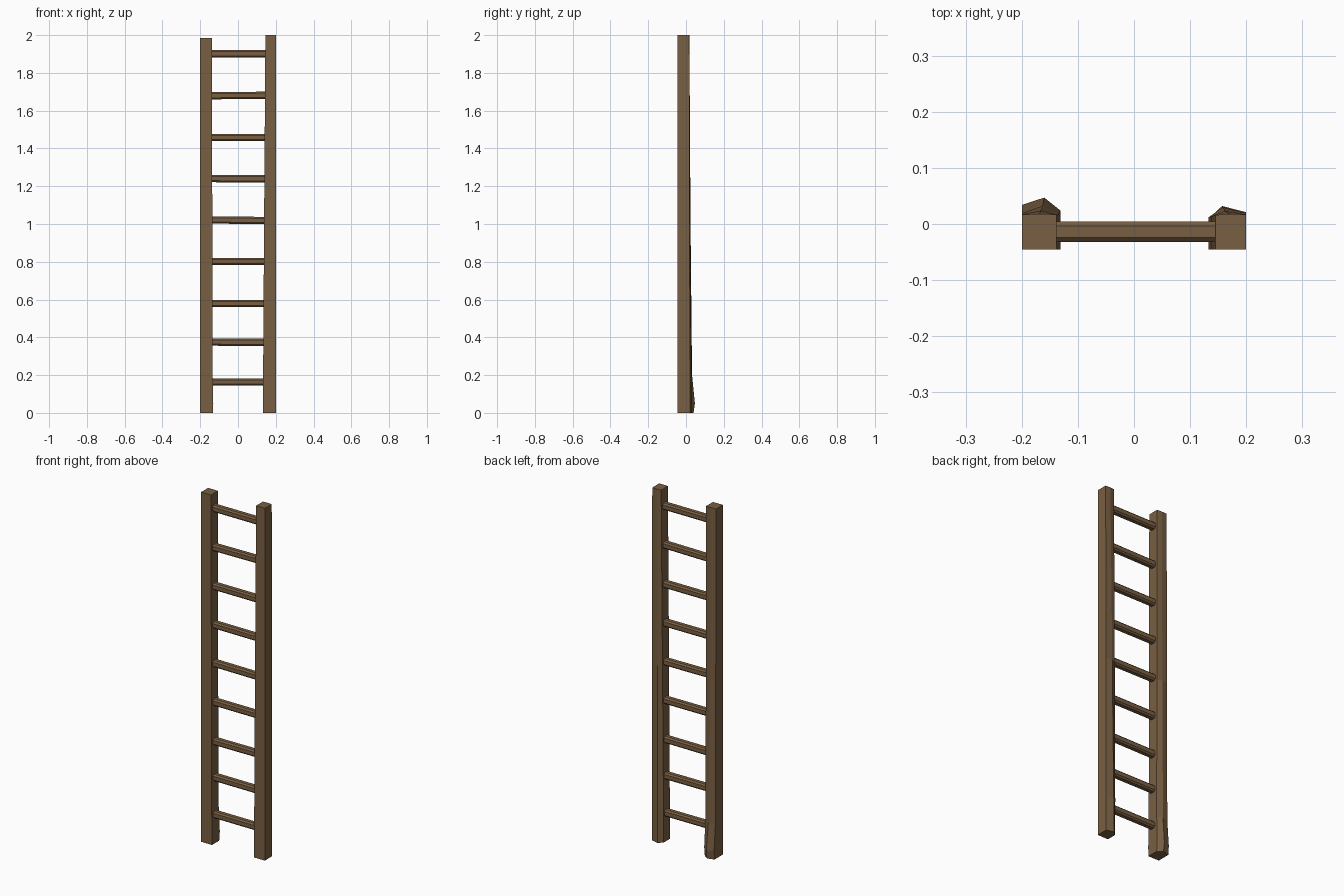
import bpy, bmesh, math, random

if "Cube" in bpy.data.objects:
    bpy.data.objects.remove(bpy.data.objects["Cube"])

random.seed(4)
wood = bpy.data.materials.new("brown wood")
wood.diffuse_color = (0.19, 0.115, 0.055, 1)
wood.use_nodes = True
wood.node_tree.nodes["Principled BSDF"].inputs["Base Color"].default_value = wood.diffuse_color


def loft(name, rings):
    """Skin equal-sized rings of points and cap both ends."""
    bm = bmesh.new()
    loops = [[bm.verts.new(p) for p in ring] for ring in rings]
    n = len(loops[0])
    for a, b in zip(loops, loops[1:]):
        for i in range(n):
            j = (i + 1) % n
            bm.faces.new((a[i], a[j], b[j], b[i]))
    bm.faces.new(loops[0][::-1])
    bm.faces.new(loops[-1])
    bmesh.ops.recalc_face_normals(bm, faces=bm.faces)
    mesh = bpy.data.meshes.new(name)
    bm.to_mesh(mesh)
    bm.free()
    mesh.materials.append(wood)
    obj = bpy.data.objects.new(name, mesh)
    bpy.context.collection.objects.link(obj)


def rail(name, sections):
    """Section: z, inner x, ridge x, outer back y, ridge y, inner back y, outer x sign."""
    rings = []
    for z, inner, ridge, y_out, y_ridge, y_in, s in sections:
        rings.append([(s * 0.20, -0.045, z), (s * inner, -0.045, z),
                      (s * inner, y_in, z), (s * ridge, y_ridge, z),
                      (s * 0.20, y_out, z)])
    loft(name, rings)


# Side rails: square at the top, swelling to a ridged back at the foot
rail("left_rail", [
    (0.00, 0.132, 0.160, 0.030, 0.040, 0.020, -1),
    (0.05, 0.131, 0.160, 0.034, 0.047, 0.024, -1),
    (0.20, 0.134, 0.163, 0.022, 0.032, 0.018, -1),
    (1.00, 0.136, 0.166, 0.019, 0.024, 0.016, -1),
    (1.985, 0.138, 0.168, 0.017, 0.018, 0.017, -1)])
rail("right_rail", [
    (0.00, 0.133, 0.157, 0.021, 0.032, 0.010, 1),
    (0.20, 0.133, 0.158, 0.021, 0.030, 0.012, 1),
    (1.00, 0.138, 0.162, 0.019, 0.023, 0.014, 1),
    (2.00, 0.145, 0.170, 0.017, 0.018, 0.016, 1)])

# Rungs: chamfered bars set into the rails
for k, z in enumerate((0.165, 0.375, 0.58, 0.80, 1.02, 1.24, 1.46, 1.68, 1.90)):
    rings = []
    for x in (-0.15, 0.155):
        dz = random.uniform(-0.002, 0.002)
        h, d, c = 0.019, 0.0185, 0.008
        prof = [(-d, -h + c), (-d + c, -h), (d - c, -h), (d, -h + c),
                (d, h - c), (d - c, h), (-d + c, h), (-d, h - c)]
        rings.append([(x, -0.014 + y, z + dz + v) for y, v in prof])
    loft("rung_%d" % (k + 1), rings)
